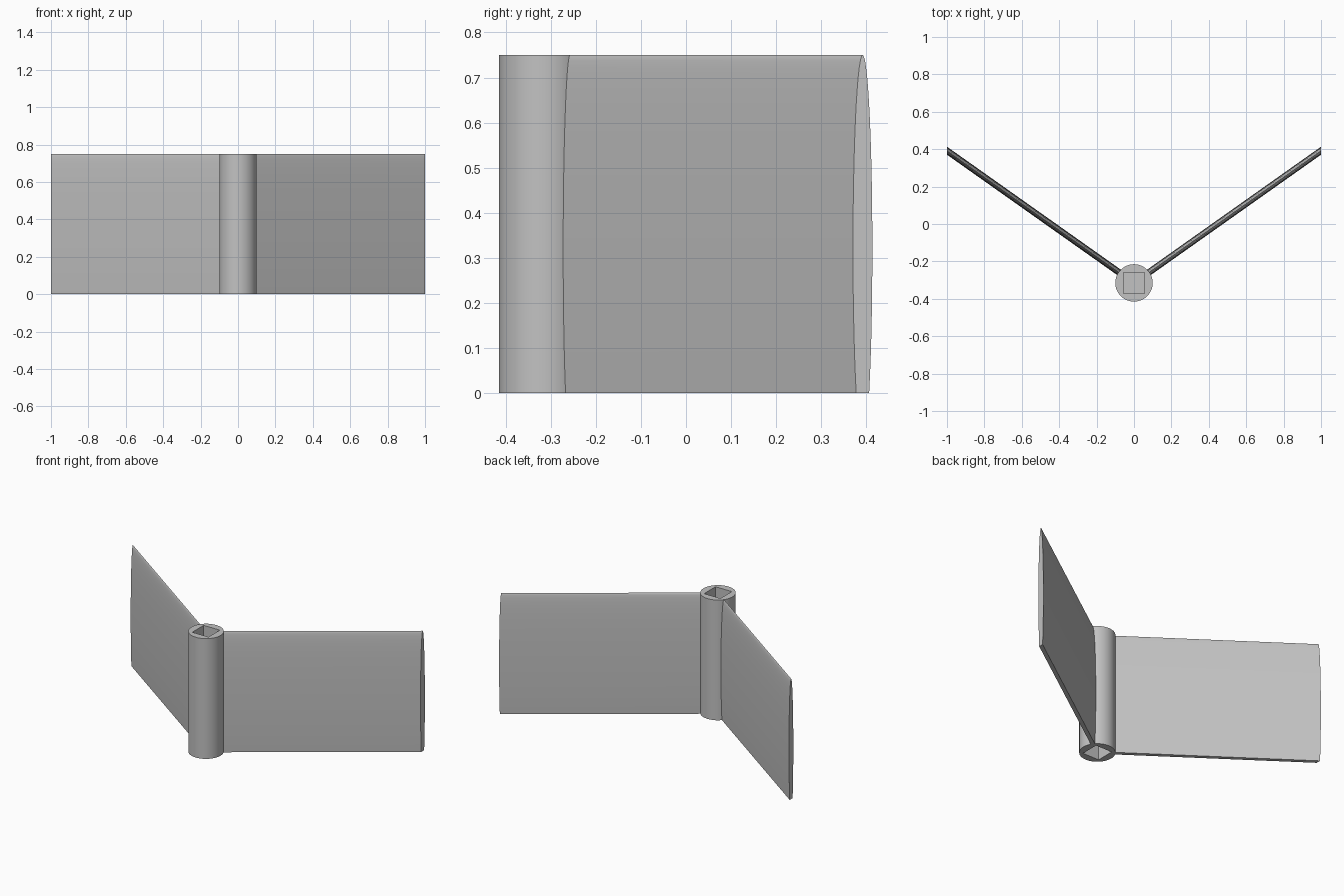
import bpy, bmesh, math

if "Cube" in bpy.data.objects:
    bpy.data.objects.remove(bpy.data.objects["Cube"])

HEIGHT = 0.75
HUB_Y = -0.315
SLOPE = 0.707          # backward sweep of each blade

# One plain grey for everything
grey = bpy.data.materials.new("grey")
grey.use_nodes = True
colour = (0.54, 0.54, 0.54, 1)
grey.diffuse_color = colour
grey.node_tree.nodes["Principled BSDF"].inputs["Base Color"].default_value = colour


def smooth(obj):
    bpy.ops.object.select_all(action="DESELECT")
    obj.select_set(True)
    bpy.context.view_layer.objects.active = obj
    bpy.ops.object.shade_smooth_by_angle(angle=math.radians(35))


# Round hub
bpy.ops.mesh.primitive_cylinder_add(vertices=64, radius=0.1, depth=HEIGHT,
                                    location=(0, HUB_Y, HEIGHT / 2))
hub = bpy.context.object
hub.name = "hub"
hub.data.materials.append(grey)

# Square sockets in both ends of the hub
SOCKET_DEPTH = 0.3
for z in (0, HEIGHT):
    bpy.ops.mesh.primitive_cube_add(size=1, location=(0, HUB_Y, z))
    cutter = bpy.context.object
    cutter.name = "socket_cutter"
    cutter.hide_render = True
    cutter.scale = (0.112, 0.112, SOCKET_DEPTH * 2)
    cut = hub.modifiers.new("socket", "BOOLEAN")
    cut.operation = "DIFFERENCE"
    cut.solver = "EXACT"
    cut.object = cutter
    bpy.context.view_layer.objects.active = hub
    bpy.ops.object.modifier_apply(modifier=cut.name)
    bpy.data.objects.remove(cutter)
smooth(hub)


# Blade section: a tall thin ellipse cut flat at the bottom
def blade_section(steps=40, mid=0.32, half_width=0.0215):
    tall = HEIGHT - mid
    start = -math.asin(mid / tall)
    sweep = math.pi - 2 * start
    angles = [start + sweep * i / steps for i in range(steps + 1)]
    return [(half_width * math.cos(a), mid + tall * math.sin(a)) for a in angles]


def make_blade(name, side):
    bm = bmesh.new()
    root_x, tip_x = 0.065, 1.0
    root = bm.faces.new([bm.verts.new((side * root_x, HUB_Y + SLOPE * root_x + y, z))
                         for y, z in blade_section()])
    tip = bmesh.ops.extrude_face_region(bm, geom=[root], use_keep_orig=True)
    run = tip_x - root_x
    bmesh.ops.translate(bm, vec=(side * run, SLOPE * run, 0),
                        verts=[v for v in tip["geom"] if isinstance(v, bmesh.types.BMVert)])
    bmesh.ops.recalc_face_normals(bm, faces=bm.faces)
    mesh = bpy.data.meshes.new(name)
    bm.to_mesh(mesh)
    bm.free()
    blade = bpy.data.objects.new(name, mesh)
    mesh.materials.append(grey)
    bpy.context.collection.objects.link(blade)
    smooth(blade)


# Swept blades on each side
make_blade("left_blade", 1)
make_blade("right_blade", -1)
